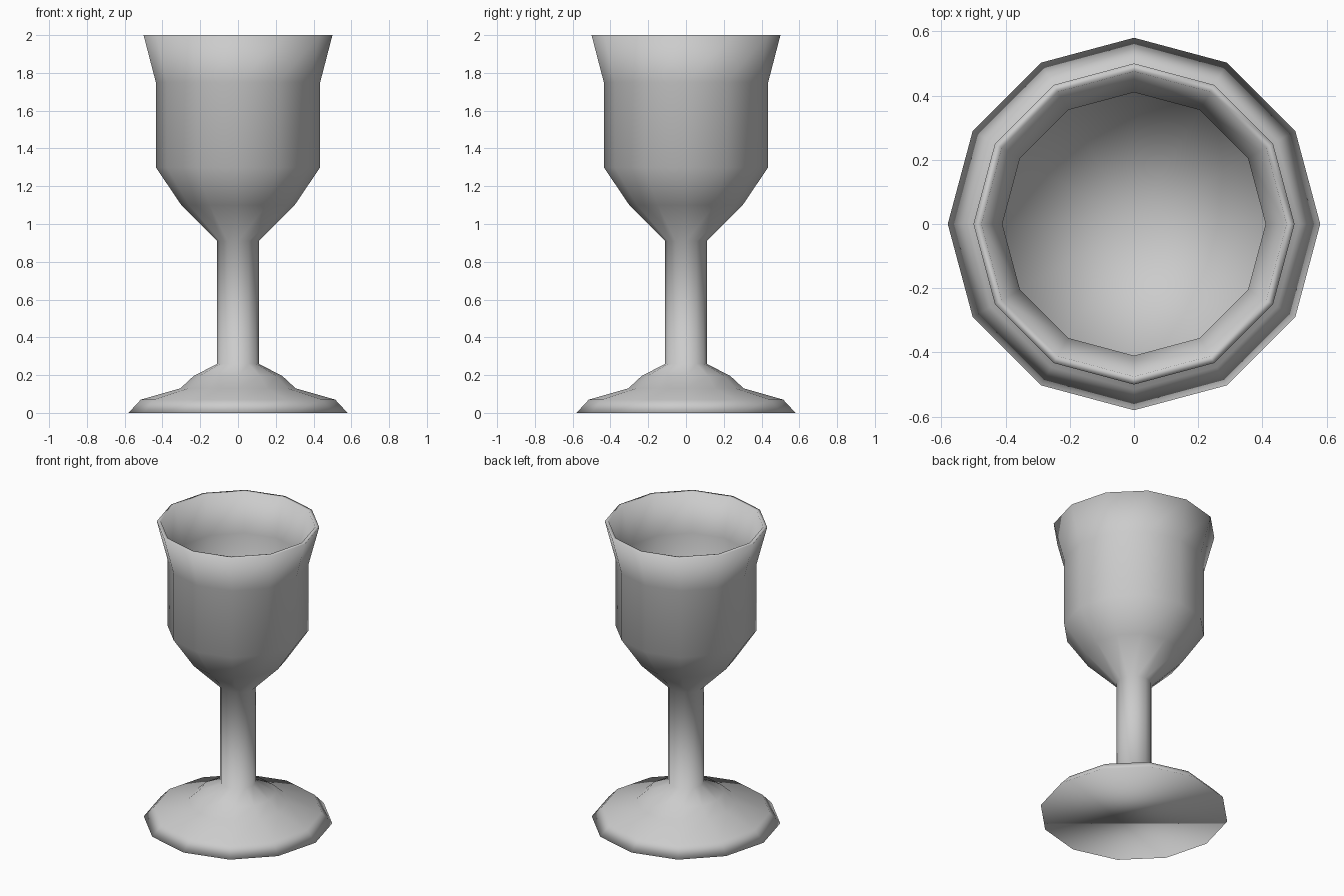
import bpy, bmesh, math

if "Cube" in bpy.data.objects:
    bpy.data.objects.remove(bpy.data.objects["Cube"])

SIDES = 12

# Closed half-profile (radius, height): foot, stem, bowl outside, rim, bowl inside
profile = [
    (0.58, 0.0), (0.515, 0.07), (0.305, 0.13), (0.235, 0.195), (0.11, 0.26),
    (0.11, 0.91), (0.30, 1.10), (0.435, 1.30), (0.435, 1.75), (0.50, 2.0),
    (0.475, 2.0), (0.41, 1.75), (0.41, 1.30),
]
bowl_bottom = 1.08

bm = bmesh.new()
rings = []
for r, z in profile:
    rings.append([bm.verts.new((r * math.cos(2 * math.pi * i / SIDES),
                                r * math.sin(2 * math.pi * i / SIDES), z))
                  for i in range(SIDES)])

# Walls between neighbouring rings
for a, b in zip(rings, rings[1:]):
    for i in range(SIDES):
        j = (i + 1) % SIDES
        bm.faces.new((a[i], a[j], b[j], b[i]))

# Flat underside of the foot
bm.faces.new(list(reversed(rings[0])))

# Conical floor inside the bowl
centre = bm.verts.new((0, 0, bowl_bottom))
for i in range(SIDES):
    bm.faces.new((rings[-1][i], rings[-1][(i + 1) % SIDES], centre))

bmesh.ops.recalc_face_normals(bm, faces=bm.faces[:])
for f in bm.faces:
    f.smooth = True

mesh = bpy.data.meshes.new("goblet")
bm.to_mesh(mesh)
bm.free()
goblet = bpy.data.objects.new("goblet", mesh)
bpy.context.collection.objects.link(goblet)
